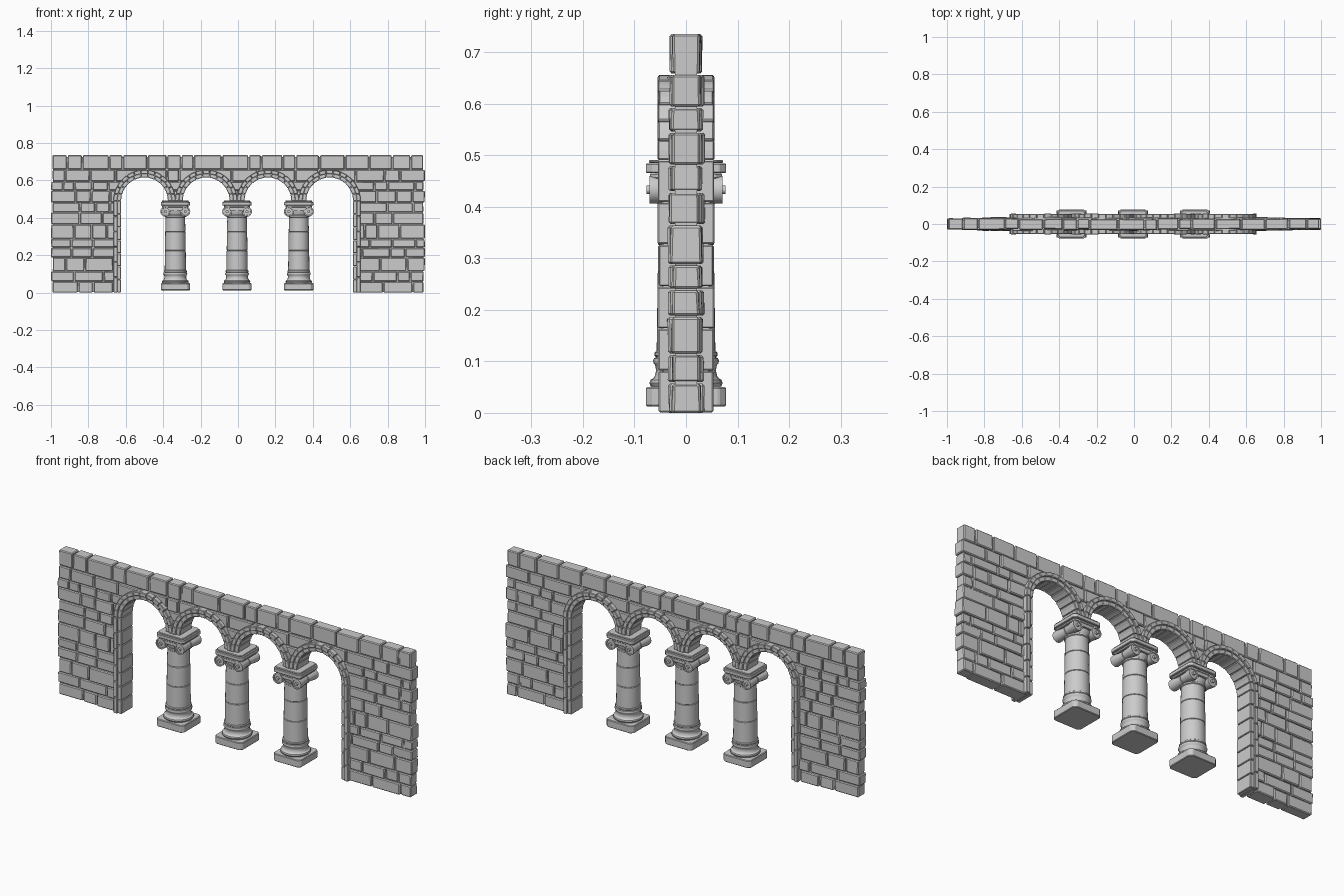
import bpy, bmesh, math, random
from mathutils import Vector

if "Cube" in bpy.data.objects:
    bpy.data.objects.remove(bpy.data.objects["Cube"])

random.seed(7)
ARCHES = [-0.5, -0.17, 0.16, 0.49]
COLUMNS = [-0.335, -0.005, 0.325]
SPRING, TOP = 0.49, 0.735
R_IN, R_MID, R_OUT = 0.125, 0.145, 0.166


def prism(bm, pts, y0, y1, jitter=0.0):
    """Extrude an x-z outline between two depths."""
    rnd = lambda: random.uniform(-jitter, jitter)
    a = [bm.verts.new((x, y0 + rnd(), z)) for x, z in pts]
    b = [bm.verts.new((x, y1 + rnd(), z)) for x, z in pts]
    n = len(pts)
    bm.faces.new(a)
    bm.faces.new(b[::-1])
    for i in range(n):
        j = (i + 1) % n
        bm.faces.new((a[j], a[i], b[i], b[j]))


def finish(bm, name, bevel=0.0, smooth=False):
    bmesh.ops.recalc_face_normals(bm, faces=bm.faces)
    me = bpy.data.meshes.new(name)
    bm.to_mesh(me)
    bm.free()
    ob = bpy.data.objects.new(name, me)
    bpy.context.collection.objects.link(ob)
    bpy.ops.object.select_all(action='DESELECT')
    bpy.context.view_layer.objects.active = ob
    ob.select_set(True)
    if bevel:
        m = ob.modifiers.new("worn_edges", 'BEVEL')
        m.width, m.segments, m.limit_method = bevel, 1, 'ANGLE'
        bpy.ops.object.modifier_apply(modifier=m.name)
    if smooth:
        bpy.ops.object.shade_smooth_by_angle(angle=math.radians(35))
    return ob


def opening(r, base):
    """Outline of the four joined arches, left foot to right foot."""
    pts = [(ARCHES[0] - r, base)]
    for cx in ARCHES:
        for i in range(17):
            t = math.pi * (1 - i / 16)
            pts.append((cx + r * math.cos(t), SPRING + r * math.sin(t)))
    return pts + [(ARCHES[-1] + r, base)]


# solid wall core behind the stone joints
bm = bmesh.new()
core = [(-0.99, 0.003), (-0.99, TOP - 0.009), (0.99, TOP - 0.009), (0.99, 0.003)]
prism(bm, core + opening(0.148, 0.003)[::-1], -0.021, 0.021)
finish(bm, "wall_core")

# coursed wall stones, each with its own thickness
bm = bmesh.new()
heights = [random.uniform(0.045, 0.075) for _ in range(12)]
scale = TOP / sum(heights)
z = 0.0
for row, h in enumerate(heights):
    h *= scale
    x = -1.0
    while x < 1.0:
        w = random.uniform(0.06, 0.16)
        if x + w > 0.95:
            w = 1.0 - x
        end_l = random.choice((0, 0.008)) if x == -1.0 else 0.002
        end_r = random.choice((0, 0.008)) if x + w >= 1.0 else 0.002
        c = abs(x + w / 2)
        d = 0.034 if c < 0.68 else 0.034 - 0.008 * (c - 0.68) / 0.32
        if row == 11:
            d = min(d, 0.028)
        lo, hi = z + (0.0015 if row else 0), z + h - (0.0015 if row < 11 else 0)
        s = lambda: random.uniform(0, 0.002)
        pts = [(x + end_l + s(), lo), (x + w - end_r - s(), lo),
               (x + w - end_r - s(), hi), (x + end_l + s(), hi)]
        prism(bm, pts, -d + random.uniform(-0.003, 0.003),
              d + random.uniform(-0.003, 0.003), 0.0015)
        x += w
    z += h
stones = finish(bm, "wall_stones", 0.004)

bm = bmesh.new()
prism(bm, opening(0.148, -0.1), -0.2, 0.2)
cutter = finish(bm, "opening_cutter")
cutter.hide_render = True
cut = stones.modifiers.new("arches", 'BOOLEAN')
cut.operation, cut.solver, cut.object = 'DIFFERENCE', 'EXACT', cutter
bpy.context.view_layer.objects.active = stones
bpy.ops.object.modifier_apply(modifier=cut.name)
bpy.data.objects.remove(cutter)

# arch rings: stepped inner and outer voussoirs
for name, r0, r1, d, count in (("arch_inner_ring", R_IN, R_MID + 0.002, 0.047, 11),
                               ("arch_outer_ring", R_MID, R_OUT, 0.054, 13)):
    bm = bmesh.new()
    for cx in ARCHES:
        for k in range(count):
            a0 = math.pi * k / count + 0.004
            a1 = math.pi * (k + 1) / count - 0.004
            ang = [a0, (a0 + a1) / 2, a1]
            at = lambda r, t: (cx + r * math.cos(t), SPRING + r * math.sin(t))
            o = random.uniform(-0.0015, 0.0015)
            prism(bm, [at(r0, t) for t in ang] + [at(r1, t) for t in ang[::-1]],
                  -d - o, d + o)
    # jamb blocks continue each ring to the floor
    for cx, side in ((ARCHES[0], -1), (ARCHES[-1], 1)):
        n = 7 if d < 0.05 else 6
        for k in range(n):
            z0, z1 = SPRING * k / n + 0.001, SPRING * (k + 1) / n - 0.001
            o = random.uniform(-0.002, 0.001)
            xs = (cx + side * r0, cx + side * r1)
            prism(bm, [(xs[0], z0), (xs[1], z0), (xs[1], z1), (xs[0], z1)],
                  -d - o, d + o)
    finish(bm, name, 0.0025)


def lathe(bm, profile, centre, axis='Z', sides=24):
    """Spin (radius, height) points into a closed turned solid."""
    rings = []
    for r, h in profile:
        ring = []
        for i in range(sides):
            t = math.tau * i / sides
            u, v = r * math.cos(t), r * math.sin(t)
            off = Vector((u, v, h)) if axis == 'Z' else Vector((u, h, v))
            ring.append(bm.verts.new(Vector(centre) + off))
        rings.append(ring)
    for a, b in zip(rings, rings[1:]):
        for i in range(sides):
            j = (i + 1) % sides
            bm.faces.new((a[i], a[j], b[j], b[i]))
    bm.faces.new(rings[0][::-1])
    bm.faces.new(rings[-1])


def slab(bm, cx, half, chamfer, z0, z1):
    """Square slab with chamfered corners."""
    a, b = half, half - chamfer
    pts = [(a, -b), (a, b), (b, a), (-b, a), (-a, b), (-a, -b), (-b, -a), (b, -a)]
    lo = [bm.verts.new((cx + x, y, z0)) for x, y in pts]
    hi = [bm.verts.new((cx + x, y, z1)) for x, y in pts]
    bm.faces.new(lo[::-1])
    bm.faces.new(hi)
    for i in range(8):
        j = (i + 1) % 8
        bm.faces.new((lo[i], lo[j], hi[j], hi[i]))


SHAFT = [(0.064, 0.048), (0.069, 0.052), (0.071, 0.058), (0.069, 0.064), (0.064, 0.067),
         (0.061, 0.070), (0.058, 0.082), (0.060, 0.093), (0.063, 0.096), (0.064, 0.101),
         (0.062, 0.106), (0.058, 0.108), (0.061, 0.111), (0.061, 0.117), (0.057, 0.120)]
for zj, r in ((0.225, 0.0555), (0.325, 0.054)):   # drum joints
    SHAFT += [(r, zj - 0.002), (r - 0.0025, zj), (r, zj + 0.002)]
SHAFT += [(0.052, 0.402), (0.056, 0.405), (0.056, 0.412), (0.052, 0.415),
          (0.060, 0.432), (0.060, 0.460)]

for n, cx in enumerate(COLUMNS, 1):
    # column base plinth
    bm = bmesh.new()
    slab(bm, cx, 0.078, 0.014, 0.012, 0.050)
    finish(bm, f"column_plinth_{n}", 0.003)

    # turned base and shaft
    bm = bmesh.new()
    lathe(bm, SHAFT, (cx, 0, 0))
    finish(bm, f"column_shaft_{n}", smooth=True)

    # capital scrolls with raised rims and eyes
    bm = bmesh.new()
    for s in (-1, 1):
        lathe(bm, [(0.0, -0.077), (0.008, -0.077), (0.008, -0.067), (0.020, -0.067),
                   (0.021, -0.071), (0.027, -0.071), (0.027, -0.058), (0.023, -0.030),
                   (0.021, -0.004), (0.024, -0.004), (0.024, 0.004), (0.021, 0.004),
                   (0.023, 0.030), (0.027, 0.058), (0.027, 0.071), (0.021, 0.071),
                   (0.020, 0.067), (0.008, 0.067), (0.008, 0.077), (0.0, 0.077)][1:-1],
              (cx + s * 0.053, 0, 0.433), 'Y', 16)
    finish(bm, f"capital_scrolls_{n}", smooth=True)

    # capital band between the scrolls, and top slab
    bm = bmesh.new()
    prism(bm, [(cx - 0.053, 0.438), (cx + 0.053, 0.438),
               (cx + 0.053, 0.459), (cx - 0.053, 0.459)], -0.067, 0.067)
    slab(bm, cx, 0.070, 0.012, 0.455, 0.465)
    slab(bm, cx, 0.078, 0.013, 0.4655, 0.484)
    slab(bm, cx, 0.072, 0.012, 0.4845, 0.491)
    finish(bm, f"capital_top_{n}", 0.002)
